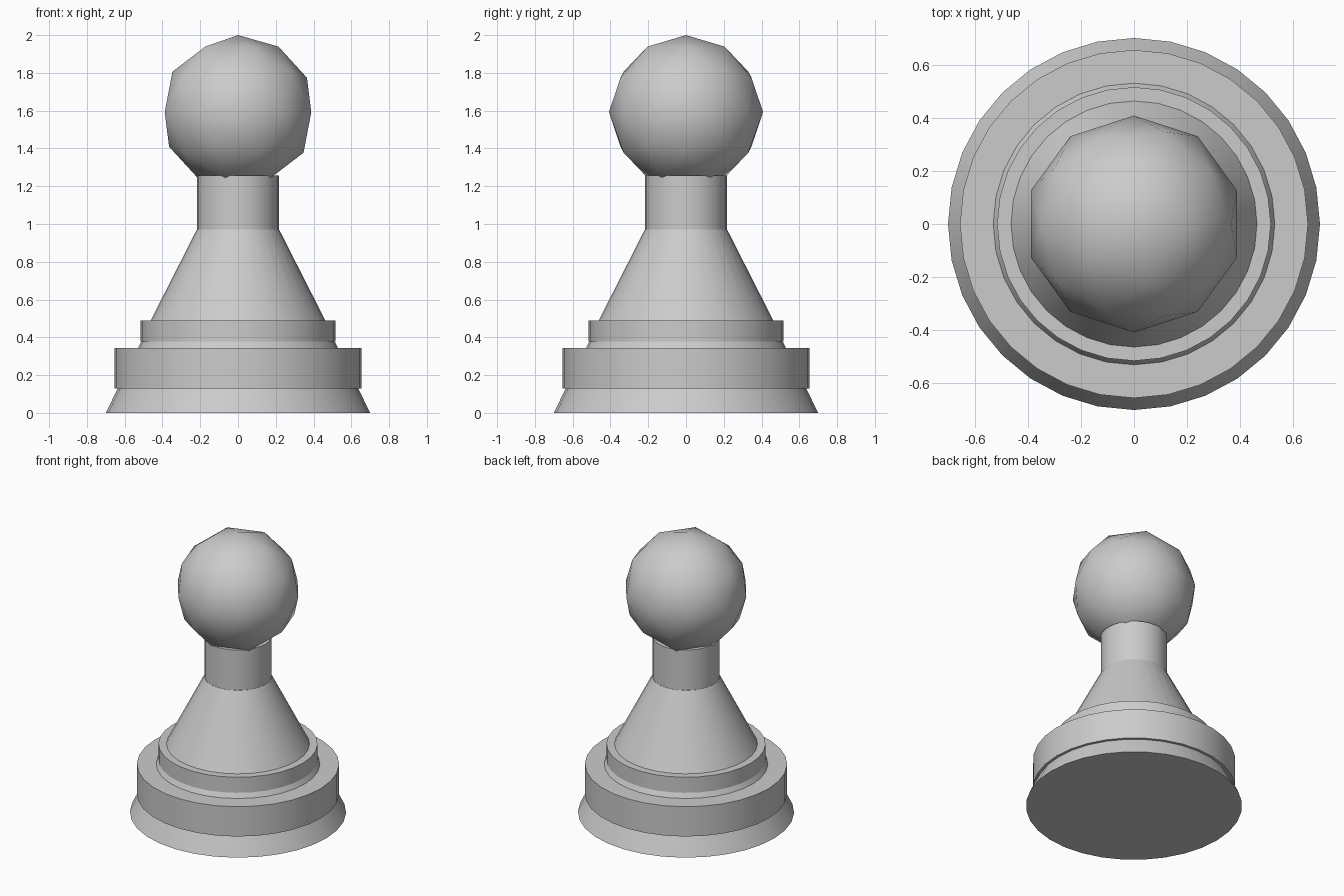
import bpy, bmesh, math

if "Cube" in bpy.data.objects:
    bpy.data.objects.remove(bpy.data.objects["Cube"])

SIDES = 32


def smooth(obj, angle):
    bpy.ops.object.select_all(action='DESELECT')
    obj.select_set(True)
    bpy.context.view_layer.objects.active = obj
    bpy.ops.object.shade_smooth_by_angle(angle=math.radians(angle))


def lathe(name, profile):
    """Revolve (radius, z) points around z and cap both ends."""
    bm = bmesh.new()
    rings = []
    for r, z in profile:
        rings.append([bm.verts.new((r * math.cos(a), r * math.sin(a), z))
                      for a in (2 * math.pi * i / SIDES for i in range(SIDES))])
    for low, high in zip(rings, rings[1:]):
        for i in range(SIDES):
            j = (i + 1) % SIDES
            bm.faces.new((low[i], low[j], high[j], high[i]))
    bm.faces.new(rings[0][::-1])
    bm.faces.new(rings[-1])
    bmesh.ops.recalc_face_normals(bm, faces=bm.faces)
    mesh = bpy.data.meshes.new(name)
    bm.to_mesh(mesh)
    bm.free()
    obj = bpy.data.objects.new(name, mesh)
    bpy.context.collection.objects.link(obj)
    smooth(obj, 25)
    return obj


# Stepped base, collar, tapered body and neck in one turned profile
lathe("pawn_body", [
    (0.70, 0.0), (0.636, 0.13),        # flared foot
    (0.655, 0.13), (0.655, 0.343),     # wide base ring
    (0.53, 0.343), (0.512, 0.377),     # collar flare
    (0.515, 0.377), (0.515, 0.488),    # collar
    (0.463, 0.488), (0.218, 0.97),     # tapered body
    (0.216, 0.97), (0.216, 1.257),     # neck
])

# Low-poly ball head, smooth shaded
bpy.ops.mesh.primitive_ico_sphere_add(subdivisions=2, radius=0.408,
                                      location=(0, 0, 1.592))
head = bpy.context.object
head.name = "head"
smooth(head, 60)
